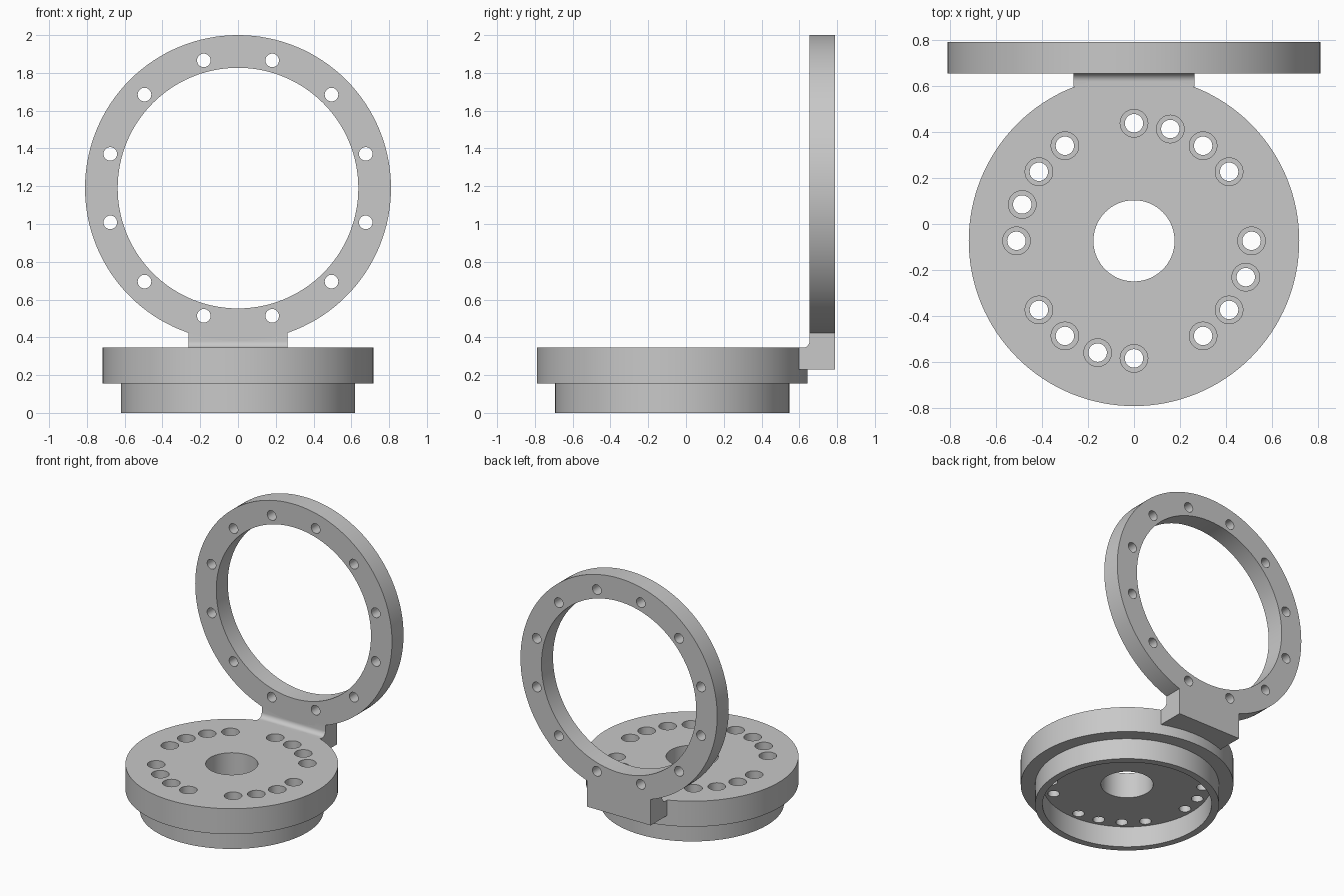
import bpy, bmesh, math
from mathutils import Matrix, Vector

cube = bpy.data.objects.get("Cube")
if cube:
    bpy.data.objects.remove(cube, do_unlink=True)

grey = bpy.data.materials.new("plain grey")
grey.use_nodes = True
COLOUR = (0.58, 0.58, 0.58, 1)
grey.diffuse_color = COLOUR
grey.node_tree.nodes["Principled BSDF"].inputs["Base Color"].default_value = COLOUR

BASE = Vector((0, -0.073, 0))     # axis of the round base
RING = Vector((0, 0.722, 1.19))   # centre of the upright ring


def lathe(bm, profile, matrix, steps, closed=False):
    """Spin an (r, z) profile round the z axis, then place it."""
    part = bmesh.new()
    verts = [part.verts.new((r, 0, z)) for r, z in profile]
    edges = [part.edges.new(pair) for pair in zip(verts, verts[1:])]
    if closed:
        edges.append(part.edges.new((verts[-1], verts[0])))
    bmesh.ops.spin(part, geom=verts + edges, cent=(0, 0, 0), axis=(0, 0, 1),
                   angle=math.tau, steps=steps)
    bmesh.ops.remove_doubles(part, verts=part.verts[:], dist=1e-5)
    bmesh.ops.recalc_face_normals(part, faces=part.faces[:])
    part.transform(matrix)
    temp = bpy.data.meshes.new("temp")
    part.to_mesh(temp)
    part.free()
    bm.from_mesh(temp)
    bpy.data.meshes.remove(temp)


def make_object(name, bm):
    mesh = bpy.data.meshes.new(name)
    bm.to_mesh(mesh)
    bm.free()
    mesh.materials.append(grey)
    obj = bpy.data.objects.new(name, mesh)
    bpy.context.collection.objects.link(obj)
    return obj


def activate(obj):
    bpy.ops.object.select_all(action='DESELECT')
    obj.select_set(True)
    bpy.context.view_layer.objects.active = obj


def drill(obj, cutter):
    mod = obj.modifiers.new("holes", 'BOOLEAN')
    mod.operation = 'DIFFERENCE'
    mod.solver = 'EXACT'
    mod.object = cutter
    activate(obj)
    bpy.ops.object.modifier_apply(modifier=mod.name)
    bpy.data.objects.remove(cutter, do_unlink=True)


def finish(obj):
    activate(obj)
    bpy.ops.object.shade_smooth_by_angle(angle=math.radians(30))


# Round base: flange, lower skirt hollow from below, central bore
bm = bmesh.new()
lathe(bm, [(0.176, 0.155), (0.57, 0.155), (0.57, 0), (0.62, 0), (0.62, 0.155),
           (0.717, 0.155), (0.717, 0.345), (0.176, 0.345)],
      Matrix.Translation(BASE), 128, closed=True)
base = make_object("round_base", bm)

# Counterbored holes: four in each quarter
bm = bmesh.new()
for quarter in range(4):
    for i in range(4):
        a = math.radians(90 * quarter - 18 * i)
        place = BASE + 0.51 * Vector((math.cos(a), math.sin(a), 0))
        lathe(bm, [(0, 0.1), (0.04, 0.1), (0.04, 0.2), (0.06, 0.2), (0.06, 0.4), (0, 0.4)],
              Matrix.Translation(place), 32)
drill(base, make_object("base_hole_cutter", bm))
finish(base)

# Upright ring with twelve through holes
upright = Matrix.Rotation(math.radians(90), 4, 'X')
half = 0.068
bm = bmesh.new()
lathe(bm, [(0.637, -half), (0.81, -half), (0.81, half), (0.637, half)],
      Matrix.Translation(RING) @ upright, 128, closed=True)
ring = make_object("upright_ring", bm)

bm = bmesh.new()
for i in range(12):
    a = math.radians(15 + 30 * i)
    place = RING + 0.7 * Vector((math.cos(a), 0, math.sin(a)))
    lathe(bm, [(0, -0.1), (0.036, -0.1), (0.036, 0.1), (0, 0.1)],
          Matrix.Translation(place) @ upright, 32)
drill(ring, make_object("ring_hole_cutter", bm))
finish(ring)

# Bracket joining base and ring, with a filleted inner corner
front, back, low, top = RING.y - half, RING.y + half, 0.23, 0.345
fillet = 0.035
outline = [(0.597, low), (back, low), (back, 0.428), (front, 0.428)]
for i in range(9):
    a = math.radians(90 * i / 8)
    outline.append((front - fillet + fillet * math.cos(a),
                    top + fillet - fillet * math.sin(a)))
outline.append((0.597, top))
bm = bmesh.new()
side = bm.faces.new([bm.verts.new((-0.262, y, z)) for y, z in outline])
swept = bmesh.ops.extrude_face_region(bm, geom=[side])["geom"]
bmesh.ops.translate(bm, vec=(0.524, 0, 0),
                    verts=[v for v in swept if isinstance(v, bmesh.types.BMVert)])
bmesh.ops.recalc_face_normals(bm, faces=bm.faces[:])
finish(make_object("bracket", bm))
